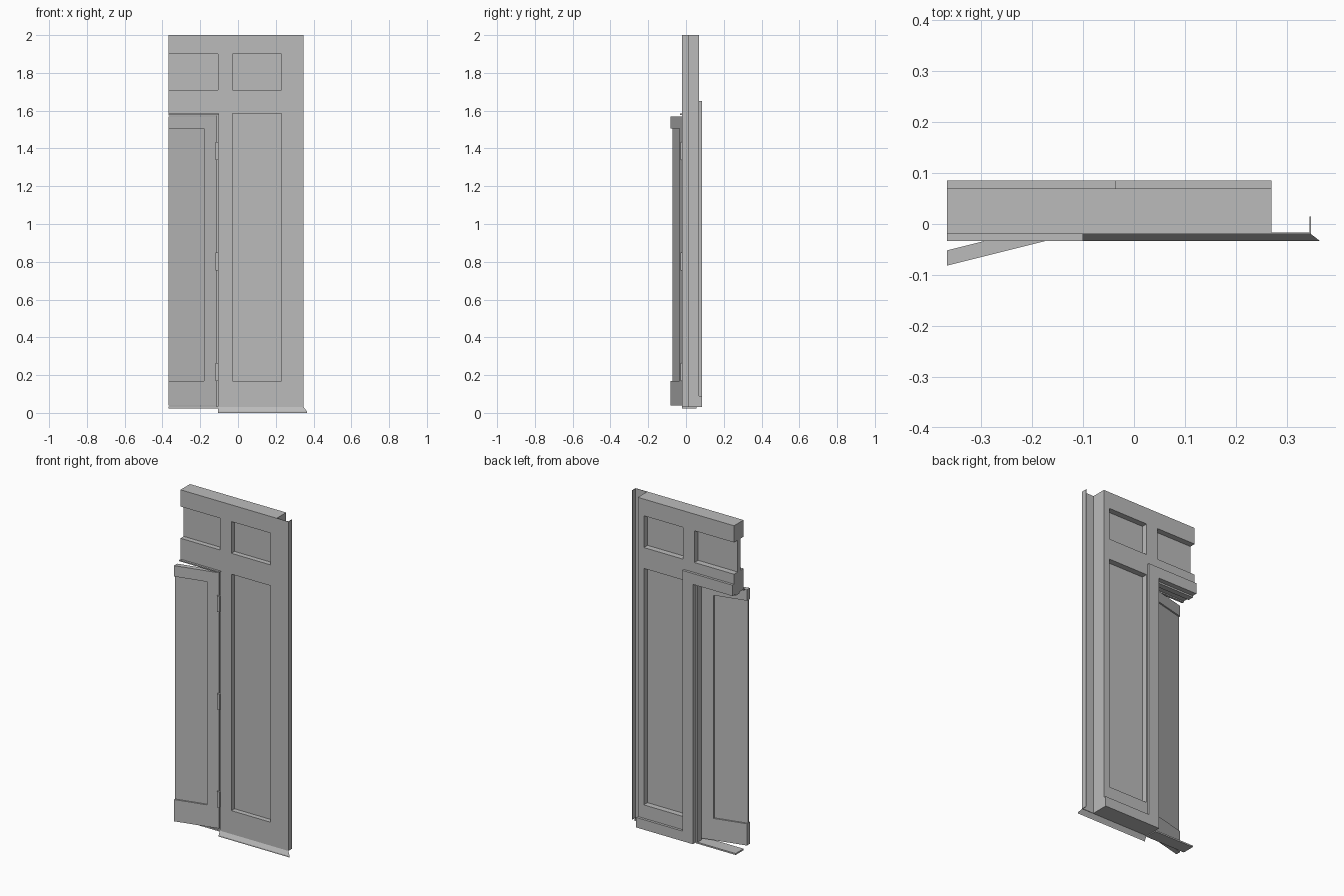
import bpy, bmesh

if "Cube" in bpy.data.objects:
    bpy.data.objects.remove(bpy.data.objects["Cube"])

grey = bpy.data.materials.new("plain_grey")
grey.use_nodes = True
GREY = (0.5, 0.5, 0.5, 1)
grey.diffuse_color = GREY
grey.node_tree.nodes["Principled BSDF"].inputs["Base Color"].default_value = GREY


def finish(name, bm):
    mesh = bpy.data.meshes.new(name)
    bm.to_mesh(mesh)
    bm.free()
    mesh.materials.append(grey)
    obj = bpy.data.objects.new(name, mesh)
    bpy.context.collection.objects.link(obj)
    return obj


def box(name, x, y, z, shear=0.0, pivot=0.0):
    """Box from ranges; shear swings it in y around the pivot x."""
    bm = bmesh.new()
    bmesh.ops.create_cube(bm, size=1)
    for v in bm.verts:
        v.co = [r[0] if c < 0 else r[1] for c, r in zip(v.co, (x, y, z))]
        v.co.y += shear * (v.co.x - pivot)
    return finish(name, bm)


def sheet(name, corners):
    bm = bmesh.new()
    bm.faces.new([bm.verts.new(c) for c in corners])
    return finish(name, bm)


# Shared positions
CUT, JAMB, STILE, PANEL, SIDE, EDGE = -0.367, -0.105, -0.03, 0.23, 0.27, 0.345
BASE, LOW, HEAD, MID, HIGH, TOP = 0.03, 0.17, 1.585, 1.71, 1.9, 2.0
FRONT, BACK, TRIM = -0.02, 0.07, 0.085
DEPTH = (FRONT, BACK)

# Wall frame: stiles and rails around the recessed panels
box("hinge_stile", (JAMB, STILE), DEPTH, (BASE, TOP))
box("outer_stile", (PANEL, SIDE), DEPTH, (BASE, TOP))
box("bottom_rail", (STILE, PANEL), DEPTH, (BASE, LOW))
box("middle_rail", (STILE, PANEL), DEPTH, (HEAD, MID))
box("top_rail", (STILE, PANEL), DEPTH, (HIGH, TOP))
box("door_head_rail", (CUT, JAMB), DEPTH, (HEAD, MID))
box("door_top_rail", (CUT, JAMB), DEPTH, (HIGH, TOP))

# Recessed panels
INSET = (0.01, 0.035)
box("side_panel", (STILE, PANEL), INSET, (LOW, HEAD))
box("upper_side_panel", (STILE, PANEL), INSET, (MID, HIGH))
box("upper_door_panel", (CUT, JAMB), INSET, (MID, HIGH))

# Thin front edge cover with its return
box("edge_cover", (SIDE, EDGE), (FRONT, FRONT + 0.003), (BASE, TOP))
box("edge_return", (EDGE, EDGE + 0.003), (FRONT, 0.015), (BASE, TOP))

# Trim on the back: casing around the door and a baseboard
BEHIND = (BACK, TRIM)
box("casing_side", (JAMB, STILE - 0.005), BEHIND, (BASE, 1.65))
box("casing_head", (CUT, JAMB), BEHIND, (HEAD, 1.65))
box("baseboard", (STILE - 0.005, SIDE), BEHIND, (BASE, 0.09))

# Door stops, threshold and drip strip
box("side_stop", (JAMB - 0.01, JAMB), (0.02, 0.055), (BASE, HEAD))
box("head_stop", (CUT, JAMB), (0.02, 0.055), (HEAD - 0.01, HEAD))
box("threshold", (CUT, JAMB), (FRONT, 0.055), (0.024, 0.033))
box("drip_strip", (CUT, -0.1), (-0.033, FRONT), (1.578, HEAD))

# Sloped sill flashing, facing down
sheet("sill_flashing", [(JAMB, FRONT, BASE), (EDGE + 0.003, FRONT, BASE),
                        (0.365, -0.033, 0.008), (JAMB, -0.033, 0.008)])
sheet("sill_lip", [(JAMB, -0.033, 0.008), (0.365, -0.033, 0.008),
                   (0.365, -0.033, 0), (JAMB, -0.033, 0)])

# Door, standing slightly open
HINGE = -0.112
SWING = dict(shear=0.25, pivot=HINGE)
LEAF = (-0.018, 0.012)
DOOR_STILE = -0.18
box("door_stile", (DOOR_STILE, HINGE), LEAF, (0.04, 1.57), **SWING)
box("door_bottom", (CUT, DOOR_STILE), LEAF, (0.04, LOW), **SWING)
box("door_top", (CUT, DOOR_STILE), LEAF, (1.505, 1.57), **SWING)
box("door_panel", (CUT, DOOR_STILE), (-0.009, 0.003), (LOW, 1.505), **SWING)

# Hinges
for i, z in enumerate((LOW, 0.755, 1.34)):
    box("hinge_%d" % (i + 1), (-0.12, -0.102), (-0.029, FRONT + 0.005), (z, z + 0.095))
